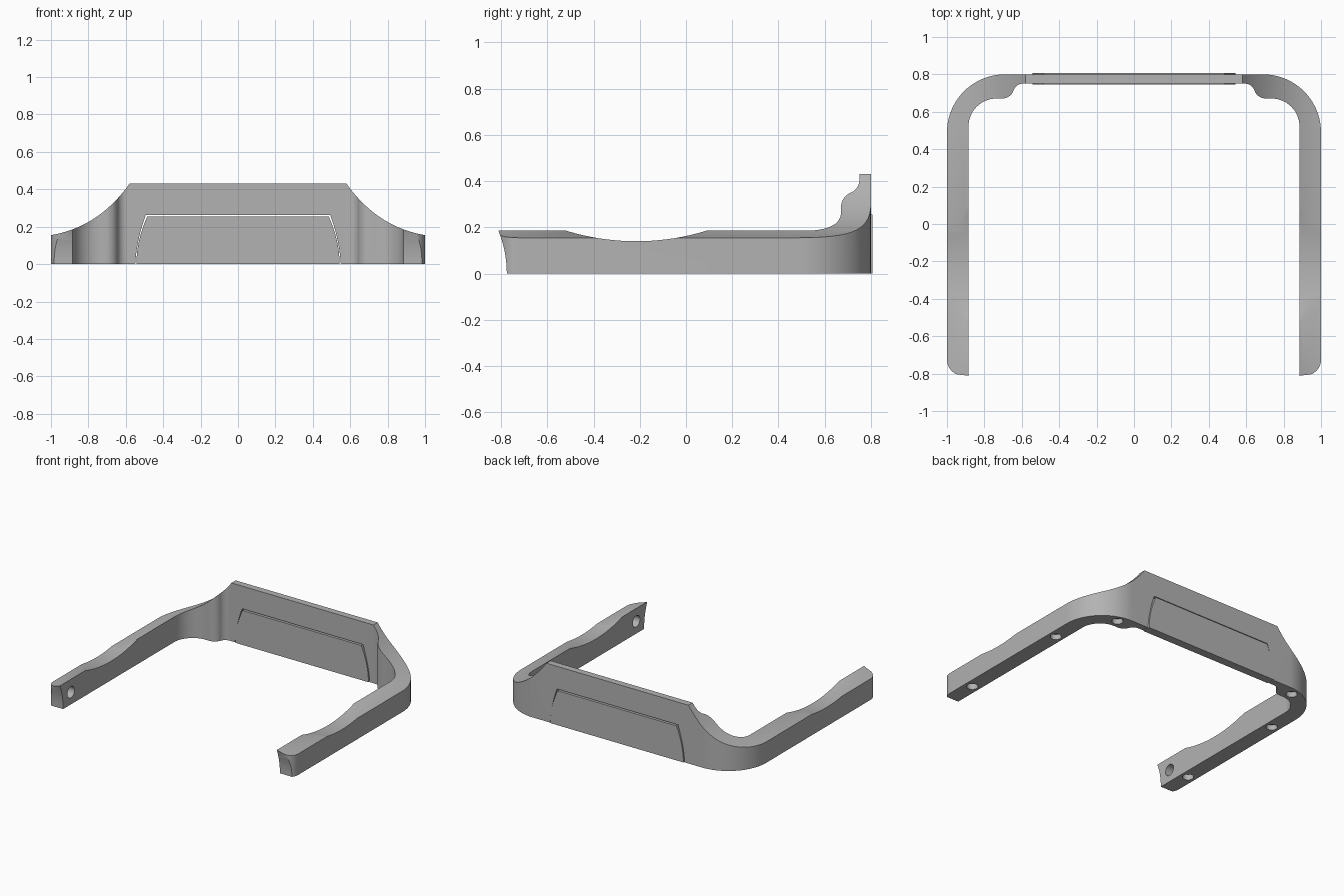
import bpy, bmesh, math
from mathutils import Matrix, Vector

if "Cube" in bpy.data.objects:
    bpy.data.objects.remove(bpy.data.objects["Cube"])

grey = bpy.data.materials.new("plain_grey")
grey.diffuse_color = (0.45, 0.45, 0.45, 1)
grey.use_nodes = True
grey.node_tree.nodes["Principled BSDF"].inputs["Base Color"].default_value = grey.diffuse_color


def arc(cx, cy, r, a0, a1, n=14):
    """Points along a circular arc, angles in degrees."""
    angles = [math.radians(a0 + (a1 - a0) * i / n) for i in range(n + 1)]
    return [(cx + r * math.cos(a), cy + r * math.sin(a)) for a in angles]


def mirrored(half):
    """Closed outline from its right half, listed from bottom/inner to top/outer."""
    return half + [(-x, y) for x, y in reversed(half)]


def prism(name, pts, axis, lo, hi):
    """Extrude a 2D outline along an axis."""
    place = {"x": lambda p, d: (d, p[0], p[1]),
             "y": lambda p, d: (p[0], d, p[1]),
             "z": lambda p, d: (p[0], p[1], d)}[axis]
    bm = bmesh.new()
    face = bm.faces.new([bm.verts.new(place(p, lo)) for p in pts])
    ext = bmesh.ops.extrude_face_region(bm, geom=[face])
    shift = Vector(place((0, 0), hi - lo))
    bmesh.ops.translate(bm, vec=shift, verts=[v for v in ext["geom"] if isinstance(v, bmesh.types.BMVert)])
    bmesh.ops.recalc_face_normals(bm, faces=bm.faces)
    mesh = bpy.data.meshes.new(name)
    bm.to_mesh(mesh)
    bm.free()
    obj = bpy.data.objects.new(name, mesh)
    bpy.context.collection.objects.link(obj)
    mesh.materials.append(grey)
    return obj


def activate(obj):
    bpy.ops.object.select_all(action="DESELECT")
    obj.select_set(True)
    bpy.context.view_layer.objects.active = obj


def cut(obj, cutter, operation="DIFFERENCE"):
    """Apply a boolean and discard the cutter."""
    activate(obj)
    mod = obj.modifiers.new("cut", "BOOLEAN")
    mod.object, mod.operation, mod.solver = cutter, operation, "EXACT"
    bpy.ops.object.modifier_apply(modifier=mod.name)
    bpy.data.objects.remove(cutter)


# U-shaped frame, plan outline: inner wall, then front end and outer wall
inner = (arc(0.592, 0.696, 0.055, 90, 20, 8)
         + arc(0.705, 0.736, 0.065, 200, 270, 8)
         + arc(0.735, 0.521, 0.15, 90, 0))
outer = [(0.885, -0.815)] + arc(0.915, -0.725, 0.085, -80, 0, 8) + arc(0.69, 0.49, 0.31, 0, 90, 24)
frame = prism("frame", mirrored(inner + outer), "z", 0, 0.6)

# Height profile: tall back wall sweeping down to the low arms
p0, p1, p2 = Vector((1.0, 0.155)), Vector((0.745, 0.198)), Vector((0.58, 0.43))
sweep = [tuple(p0 * (1 - t) ** 2 + p1 * 2 * t * (1 - t) + p2 * t * t)
         for t in [i / 24 for i in range(25)]]
profile = mirrored([(1.1, -0.1), (1.1, 0.145)] + sweep)
profile = [(x, max(z, 0.0) if z >= 0 else -0.1) for x, z in profile]
cut(frame, prism("height_cutter", profile, "y", -1, 1), "INTERSECT")

# Shallow dip in both arms
cut(frame, prism("dip_cutter", arc(-0.215, 1.175, 1.035, 180, 360, 100), "x", -1.2, 1.2))

# Hollowed front ends of the arms
cut(frame, prism("end_cutter", arc(-1.265, 0, 0.49, -90, 90, 60), "x", -1.2, 1.2))

# Blind round holes: three under each arm, one in each inner side
circle = lambda x, y, r: arc(x, y, r, 0, 345, 23)
for s in (-1, 1):
    for x, y in ((0.942, -0.56), (0.942, 0.31), (0.76, 0.733)):
        cut(frame, prism("hole_cutter", circle(s * x, y, 0.038), "z", -0.05, 0.04))
    lo, hi = sorted((s * 0.85, s * 0.94))
    cut(frame, prism("hole_cutter", circle(-0.685, 0.09, 0.042), "x", lo, hi))


# Back panel, set in an opening with a narrow gap
def panel_outline(grow, base):
    side = [(0.543 + grow - 0.058 * t ** 2, base + (0.255 + grow - base) * t)
            for t in [i / 12 for i in range(13)]]
    return mirrored(side)


cut(frame, prism("panel_cutter", panel_outline(0.008, -0.05), "y", 0.6, 1))
panel = prism("back_panel", panel_outline(0, 0), "y", 0.745, 0.806)

for obj in (frame, panel):
    activate(obj)
    bpy.ops.object.shade_smooth_by_angle(angle=math.radians(30))
